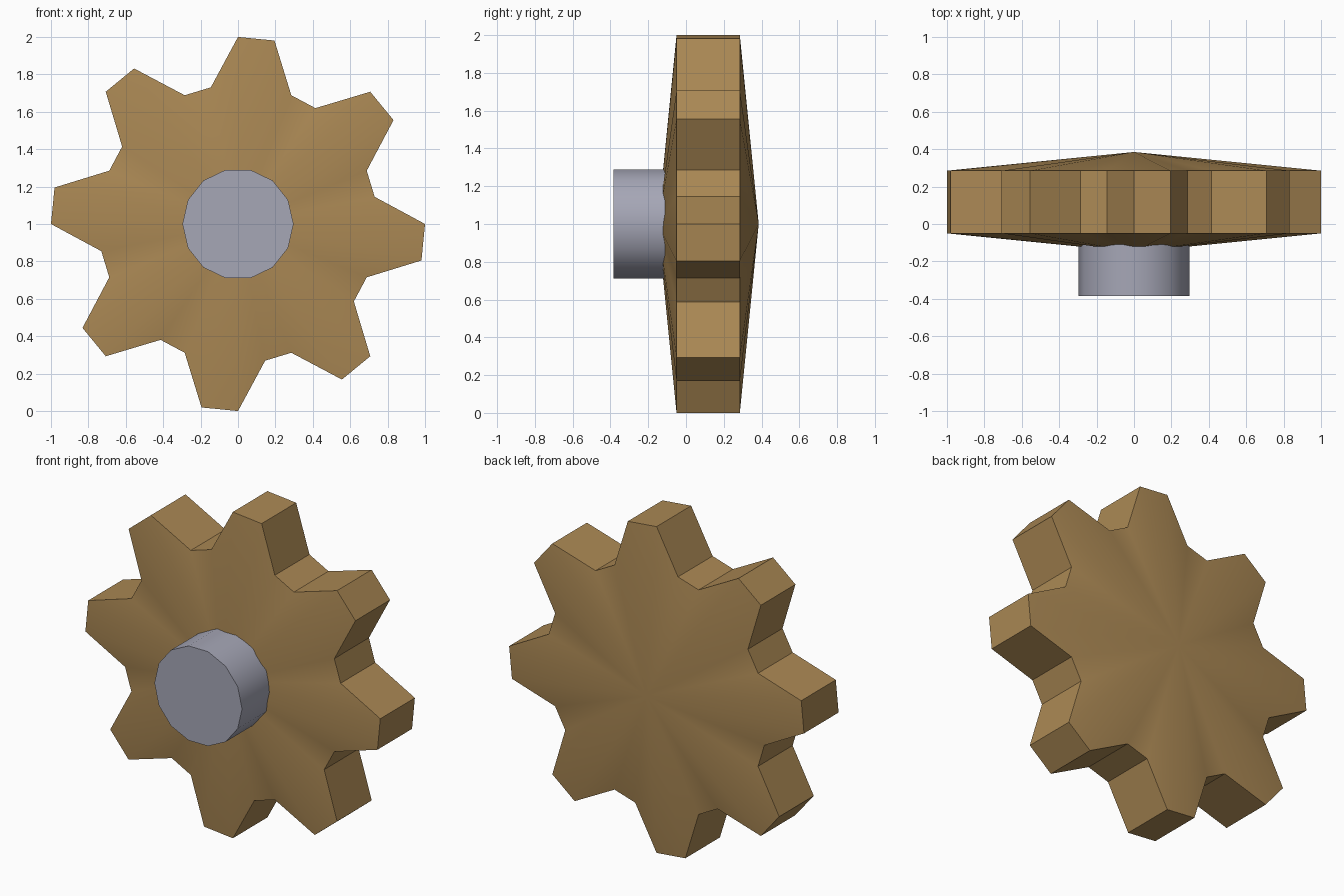
import bpy, bmesh, math

if "Cube" in bpy.data.objects:
    bpy.data.objects.remove(bpy.data.objects["Cube"])


def material(name, rgb):
    m = bpy.data.materials.new(name)
    m.diffuse_color = (*rgb, 1.0)
    m.use_nodes = True
    m.node_tree.nodes["Principled BSDF"].inputs["Base Color"].default_value = m.diffuse_color
    return m


def ring_solid(name, outline, y_front, y_back, bulge, mat):
    """Extrude an (x, z) outline along y; each cap is a fan rising to a hub."""
    bm = bmesh.new()
    front = [bm.verts.new((x, y_front, z)) for x, z in outline]
    back = [bm.verts.new((x, y_back, z)) for x, z in outline]
    n = len(outline)
    if bulge:
        hub_f = bm.verts.new((0, y_front - bulge, 1))
        hub_b = bm.verts.new((0, y_back + bulge, 1))
    else:
        bm.faces.new(front)
        bm.faces.new(back[::-1])
    for i in range(n):
        j = (i + 1) % n
        bm.faces.new((front[i], front[j], back[j], back[i]))
        if bulge:
            bm.faces.new((hub_f, front[j], front[i]))
            bm.faces.new((hub_b, back[i], back[j]))
    bmesh.ops.recalc_face_normals(bm, faces=bm.faces)
    mesh = bpy.data.meshes.new(name)
    bm.to_mesh(mesh)
    bm.free()
    mesh.materials.append(mat)
    obj = bpy.data.objects.new(name, mesh)
    bpy.context.collection.objects.link(obj)
    bpy.ops.object.select_all(action='DESELECT')
    obj.select_set(True)
    bpy.context.view_layer.objects.active = obj
    bpy.ops.object.shade_smooth_by_angle(angle=math.radians(30))
    return obj


def polar(r, a):
    return (r * math.cos(a), 1 + r * math.sin(a))


brass = material("brass", (0.41, 0.25, 0.09))
steel = material("steel", (0.38, 0.385, 0.47))

# Eight-toothed wheel: two tip points, then two root points, clockwise
radii = (1.0, 1.0, 0.745, 0.745)
teeth = [polar(radii[i % 4], math.pi / 2 - i * math.tau / 32) for i in range(32)]
ring_solid("gear_wheel", teeth, -0.05, 0.285, 0.1, brass)

# Fourteen-sided axle stub on the front
axle = [polar(0.297, i * math.tau / 14) for i in range(14)]
ring_solid("axle", axle, -0.385, 0.1, 0, steel)
